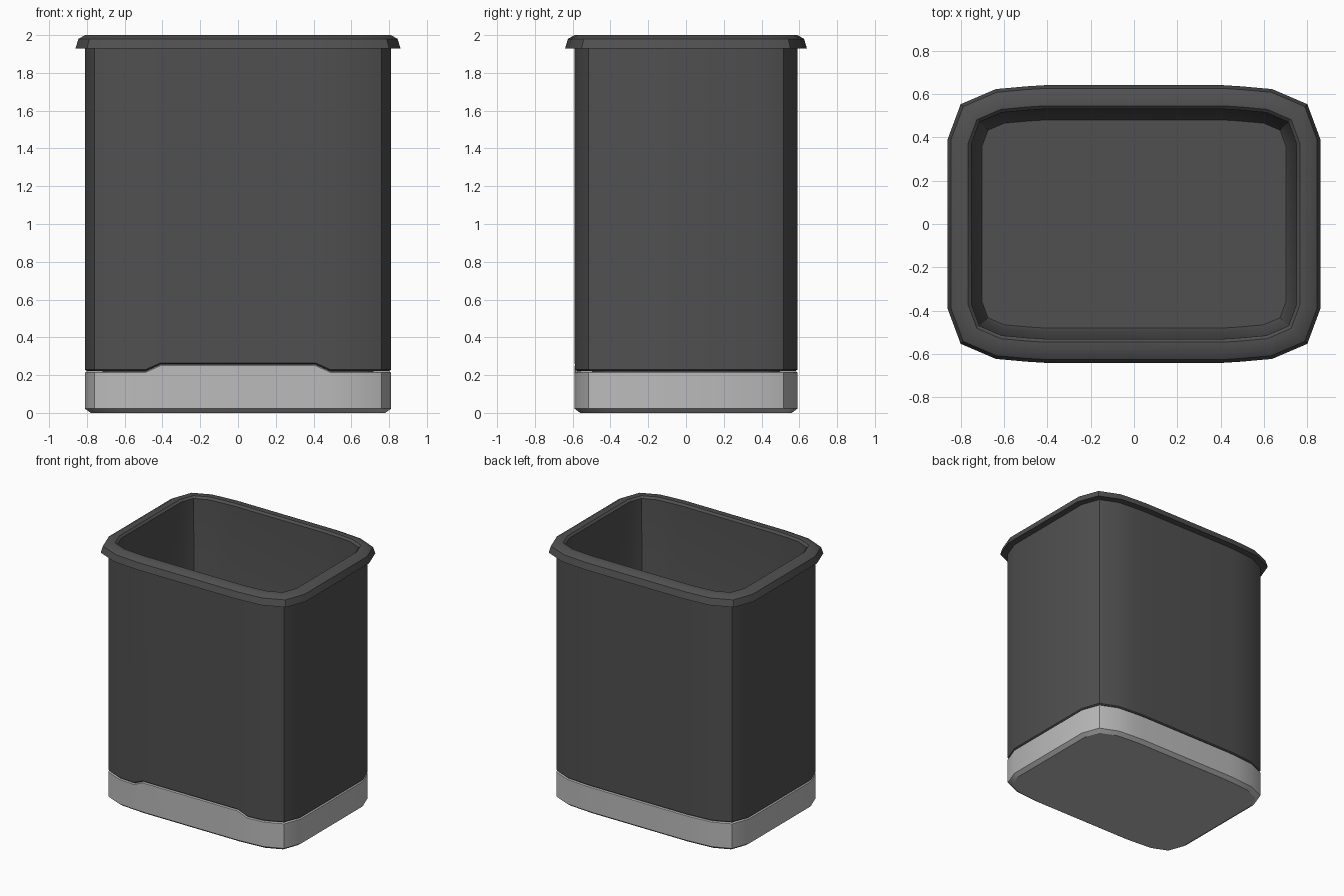
import bpy, bmesh, math
from mathutils import Vector

old = bpy.data.objects.get("Cube")
if old:
    bpy.data.objects.remove(old, do_unlink=True)


def material(name, value):
    m = bpy.data.materials.new(name)
    m.use_nodes = True
    col = (value, value, value, 1)
    m.diffuse_color = col
    bsdf = m.node_tree.nodes["Principled BSDF"]
    bsdf.inputs["Base Color"].default_value = col
    bsdf.inputs["Roughness"].default_value = 0.6
    return m


dark = material("charcoal plastic", 0.08)
light = material("light grey plastic", 0.50)

# One quarter of the rounded-rectangle plan, mirrored into all four corners
QUARTER = [(0.81, 0.38), (0.76, 0.515), (0.625, 0.573), (0.49, 0.585), (0.41, 0.59)]
OUTLINE = [Vector(p) for p in QUARTER]
OUTLINE += [Vector((-x, y)) for x, y in reversed(QUARTER)]
OUTLINE += [Vector((-x, -y)) for x, y in QUARTER]
OUTLINE += [Vector((x, -y)) for x, y in reversed(QUARTER)]


def offset_outline(d):
    """Move every side of the plan outwards by d with mitred corners."""
    pts, n = [], len(OUTLINE)
    for i, p in enumerate(OUTLINE):
        a = (p - OUTLINE[i - 1]).normalized()
        b = (OUTLINE[(i + 1) % n] - p).normalized()
        na, nb = Vector((a.y, -a.x)), Vector((b.y, -b.x))
        m = (na + nb).normalized()
        pts.append(p + m * (d / m.dot(na)))
    return pts


def loft(name, profile, mat, cap_start=False, cap_end=False):
    """Sweep a profile of (offset, height) around the plan."""
    bm = bmesh.new()
    rings = []
    for d, z in profile:
        ring = []
        for p, base in zip(offset_outline(d), OUTLINE):
            # The seam steps up in the middle of the front
            raised = 0.2 < z < 0.25 and base.y < 0 and abs(base.x) < 0.45
            ring.append(bm.verts.new((p.x, p.y, z + (0.036 if raised else 0))))
        rings.append(ring)
    n = len(OUTLINE)
    for lo, hi in zip(rings, rings[1:]):
        for i in range(n):
            j = (i + 1) % n
            bm.faces.new((lo[i], lo[j], hi[j], hi[i]))
    if cap_start:
        bm.faces.new(list(reversed(rings[0])))
    if cap_end:
        bm.faces.new(rings[-1])
    bmesh.ops.recalc_face_normals(bm, faces=bm.faces)
    me = bpy.data.meshes.new(name)
    bm.to_mesh(me)
    bm.free()
    me.materials.append(mat)
    ob = bpy.data.objects.new(name, me)
    bpy.context.collection.objects.link(ob)
    bpy.ops.object.select_all(action='DESELECT')
    ob.select_set(True)
    bpy.context.view_layer.objects.active = ob
    bpy.ops.object.shade_smooth_by_angle(angle=math.radians(30))
    return ob


# Light base tray with a chamfered foot and a bevelled seam edge
loft("base_tray", [
    (-0.03, 0.0), (0.0, 0.022), (0.0, 0.214), (-0.008, 0.22), (-0.03, 0.22),
], light, cap_start=True)

# Dark bin: outer wall, overhanging rim, inner wall and floor
loft("bin_body", [
    (-0.03, 0.222), (-0.008, 0.222), (0.0, 0.229), (0.0, 1.93),
    (0.05, 1.93), (0.035, 1.98), (0.0, 2.0), (-0.045, 2.0), (-0.06, 1.985),
    (-0.095, 0.09), (-0.11, 0.06),
], dark, cap_end=True)
